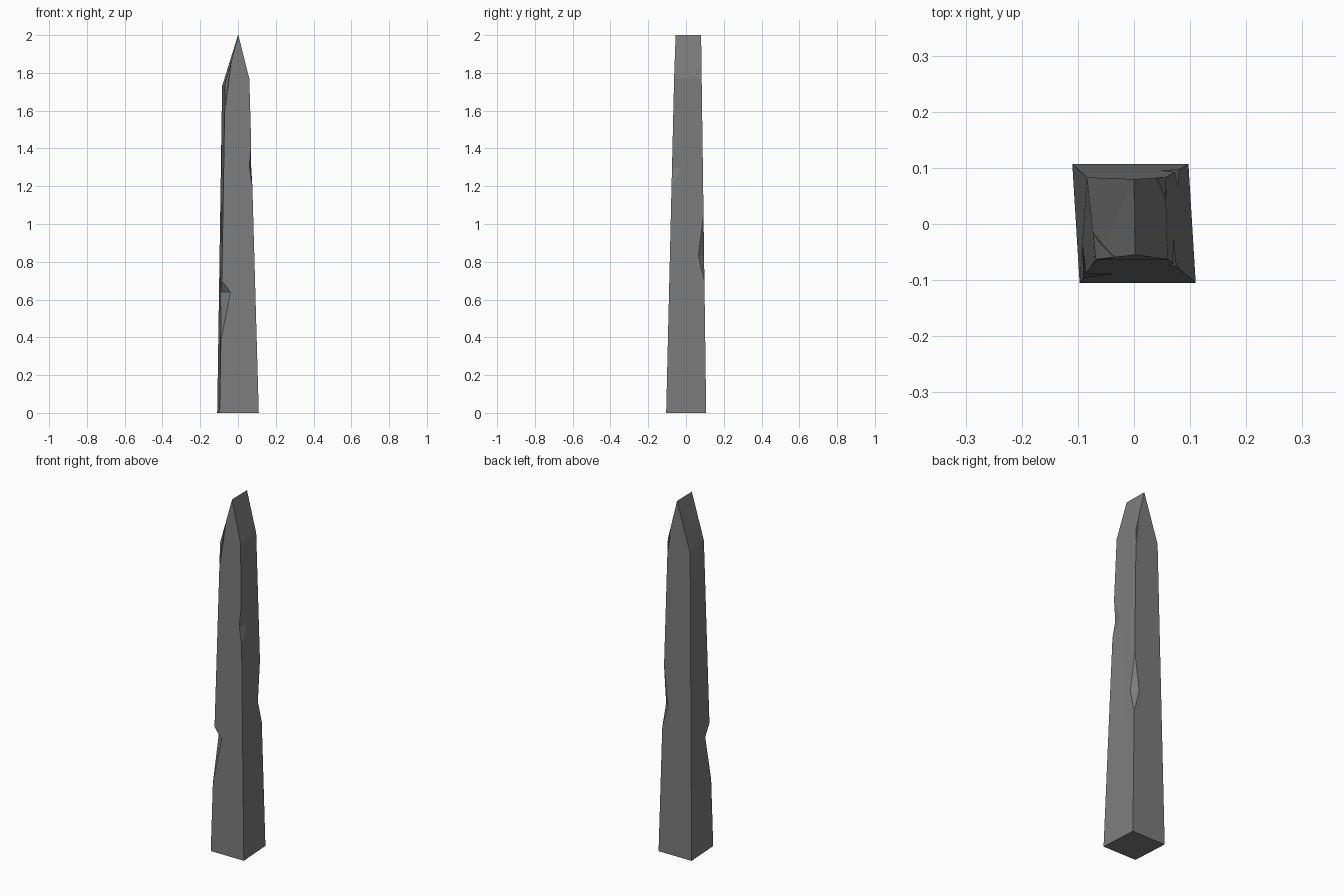
import bpy, bmesh
from mathutils import Vector

if "Cube" in bpy.data.objects:
    bpy.data.objects.remove(bpy.data.objects["Cube"])

# corners in order: front-left, front-right, back-right, back-left
BASE = [Vector(p) for p in ((-.097, -.105, 0), (.11, -.105, 0), (.097, .107, 0), (-.11, .107, 0))]
SHOULDER = [Vector(p) for p in ((-.068, -.063, 1.74), (.06, -.063, 1.77), (.056, .083, 1.77), (-.084, .083, 1.73))]
RIDGE = [Vector((.002, -.055, 2)), Vector((0, .08, 2))]

stone = bpy.data.materials.new("grey stone")
stone.diffuse_color = (.2, .2, .2, 1)
stone.use_nodes = True
stone.node_tree.nodes["Principled BSDF"].inputs["Base Color"].default_value = stone.diffuse_color


def make(name, points, faces=None):
    bm = bmesh.new()
    vs = [bm.verts.new(p) for p in points]
    if faces:
        for f in faces:
            bm.faces.new([vs[i] for i in f])
        bmesh.ops.triangulate(bm, faces=bm.faces[:])
    else:
        bmesh.ops.convex_hull(bm, input=vs)
    bmesh.ops.recalc_face_normals(bm, faces=bm.faces[:])
    me = bpy.data.meshes.new(name)
    bm.to_mesh(me)
    bm.free()
    me.materials.append(stone)
    ob = bpy.data.objects.new(name, me)
    bpy.context.collection.objects.link(ob)
    return ob


def edge_at(i, z):
    """Point on the corner edge i at height z."""
    s, r = SHOULDER[i], RIDGE[i // 2]
    if z <= s.z:
        return BASE[i].lerp(s, z / s.z)
    return s.lerp(r, (z - s.z) / (2 - s.z))


# tapered shaft with a wedge top
obelisk = make("obelisk", BASE + SHOULDER + RIDGE, [
    (3, 2, 1, 0), (0, 1, 5, 4), (4, 5, 8), (1, 2, 6, 5), (5, 6, 9, 8),
    (2, 3, 7, 6), (6, 7, 9), (3, 0, 4, 7), (7, 4, 8, 9)])

# chips: corner, top z, deepest z, bottom z, reach across front/back, reach across side
CHIPS = [(0, .70, .64, .38, .26, .25), (1, 1.42, 1.30, 1.20, .09, .35),
         (2, 1.05, .83, .70, .18, .17), (2, 1.84, 1.77, 1.67, .09, .30),
         (0, 1.86, 1.75, 1.60, .10, .28)]
for i, zt, zm, zb, a, b in CHIPS:
    t, m, d = edge_at(i, zt), edge_at(i, zm), edge_at(i, zb)
    p = m.lerp(edge_at((1, 0, 3, 2)[i], zm), a)
    q = m.lerp(edge_at((3, 2, 1, 0)[i], zm), b)
    mid = (p + q) / 2
    cutter = make("chip_cutter", [mid + (v - mid) * 2 for v in (t, d, p, q)])
    cutter.hide_render = True
    mod = obelisk.modifiers.new("chip", 'BOOLEAN')
    mod.operation = 'DIFFERENCE'
    mod.solver = 'EXACT'
    mod.object = cutter
    bpy.context.view_layer.objects.active = obelisk
    bpy.ops.object.modifier_apply(modifier=mod.name)
    bpy.data.objects.remove(cutter)
